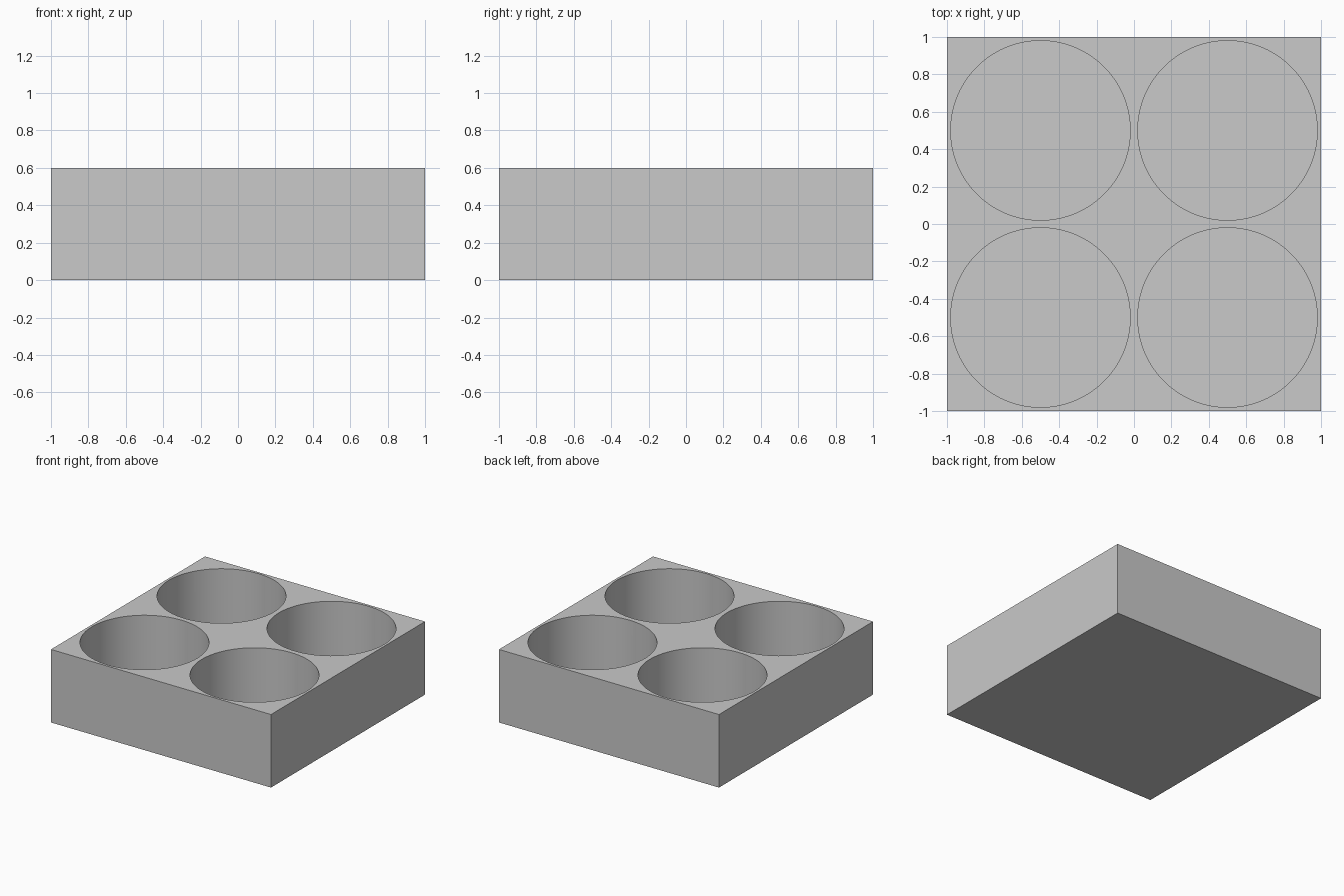
import bpy

cube = bpy.data.objects.get("Cube")
if cube:
    bpy.data.objects.remove(cube, do_unlink=True)

HEIGHT = 0.6
FLOOR = 0.1
RADIUS = 0.48

# Single grey material
grey = bpy.data.materials.new("plain grey")
grey.use_nodes = True
colour = (0.585, 0.585, 0.585, 1)
grey.diffuse_color = colour
grey.node_tree.nodes["Principled BSDF"].inputs["Base Color"].default_value = colour

# Solid block
bpy.ops.mesh.primitive_cube_add(size=1, location=(0, 0, HEIGHT / 2))
tray = bpy.context.object
tray.name = "tray_block"
tray.scale = (2, 2, HEIGHT)
bpy.ops.object.transform_apply(location=True, rotation=False, scale=True)
tray.data.materials.append(grey)

# Four round pockets cut from the top, closed at the floor
for x in (-0.5, 0.5):
    for y in (-0.5, 0.5):
        bpy.ops.mesh.primitive_cylinder_add(
            vertices=96, radius=RADIUS, depth=HEIGHT, location=(x, y, FLOOR + HEIGHT / 2))
        cutter = bpy.context.object
        cutter.name = "pocket_cutter"
        cutter.data.materials.append(grey)
        bpy.context.view_layer.objects.active = tray
        cut = tray.modifiers.new("pocket", "BOOLEAN")
        cut.operation = "DIFFERENCE"
        cut.solver = "EXACT"
        cut.object = cutter
        bpy.ops.object.modifier_apply(modifier=cut.name)
        bpy.data.objects.remove(cutter, do_unlink=True)

# Smooth pocket walls, sharp rims and corners
bpy.ops.object.select_all(action="DESELECT")
tray.select_set(True)
bpy.context.view_layer.objects.active = tray
bpy.ops.object.shade_smooth_by_angle(angle=0.5)
